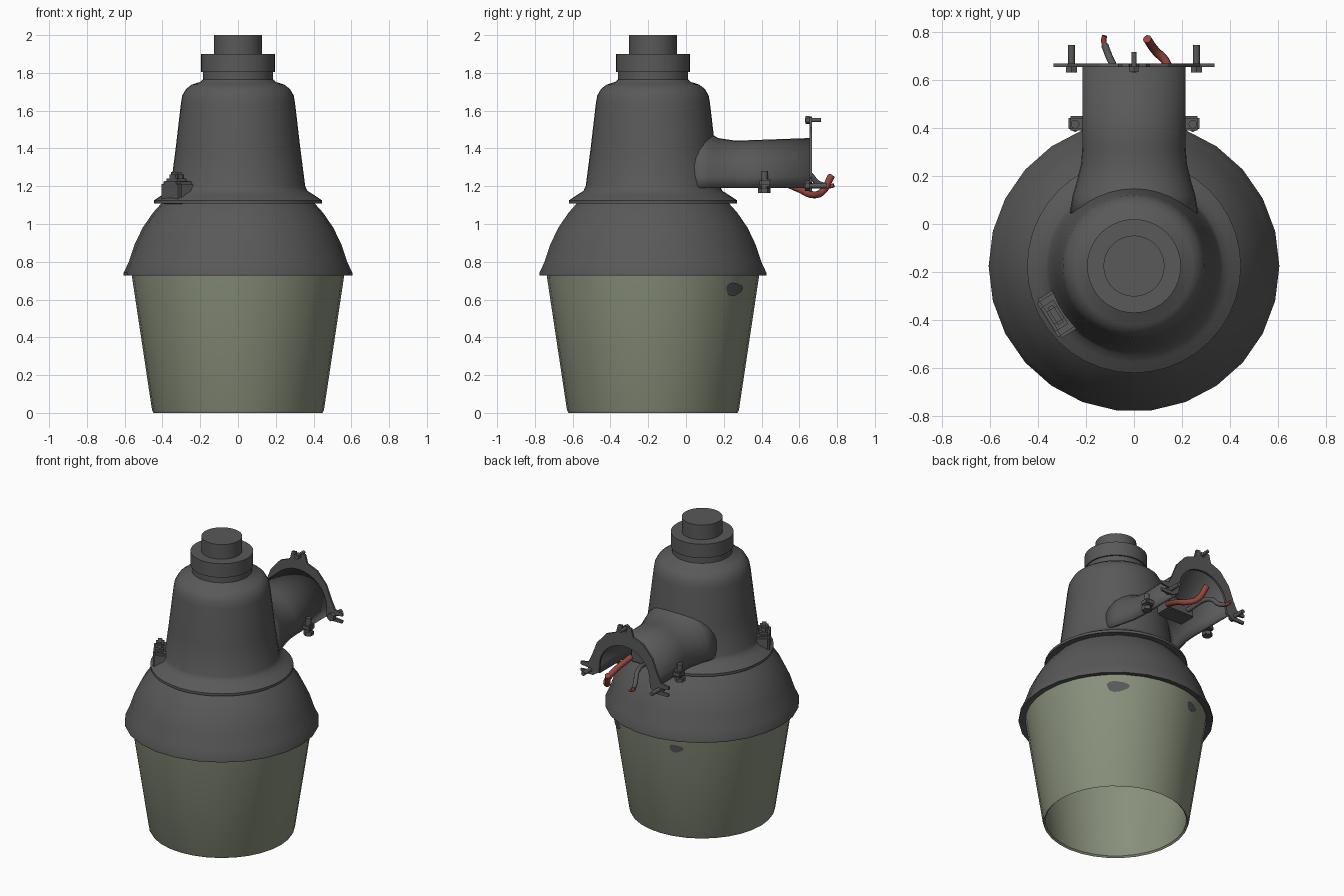
import bpy, bmesh
from math import sin, cos, pi, radians
from mathutils import Vector, Matrix

if "Cube" in bpy.data.objects:
    bpy.data.objects.remove(bpy.data.objects["Cube"])

AXIS_Y = -0.175  # the lamp body stands forward of the centre


def material(name, rgb):
    m = bpy.data.materials.new(name)
    m.use_nodes = True
    m.diffuse_color = (*rgb, 1)
    m.node_tree.nodes["Principled BSDF"].inputs["Base Color"].default_value = (*rgb, 1)
    return m


grey = material("dark_grey_metal", (0.1, 0.1, 0.1))
green = material("pale_green_glass", (0.25, 0.28, 0.20))
red = material("red_wire", (0.30, 0.06, 0.045))


def finish(bm, name, mat, angle=40):
    bmesh.ops.recalc_face_normals(bm, faces=bm.faces[:])
    me = bpy.data.meshes.new(name)
    bm.to_mesh(me)
    bm.free()
    me.materials.append(mat)
    ob = bpy.data.objects.new(name, me)
    bpy.context.collection.objects.link(ob)
    bpy.ops.object.select_all(action='DESELECT')
    ob.select_set(True)
    bpy.context.view_layer.objects.active = ob
    bpy.ops.object.shade_smooth_by_angle(angle=radians(angle))
    return ob


def lathe(name, profile, mat, segments):
    bm = bmesh.new()
    verts = [bm.verts.new((r, 0, z)) for r, z in profile]
    edges = [bm.edges.new(pair) for pair in zip(verts, verts[1:])]
    bmesh.ops.spin(bm, geom=verts + edges, cent=(0, 0, 0), axis=(0, 0, 1),
                   angle=2 * pi, steps=segments)
    bmesh.ops.remove_doubles(bm, verts=bm.verts[:], dist=0.0005)
    bmesh.ops.translate(bm, verts=bm.verts[:], vec=(0, AXIS_Y, 0))
    return finish(bm, name, mat)


def box(name, centre, size, turn=0, bevel=0.008):
    bm = bmesh.new()
    bmesh.ops.create_cube(bm, size=1)
    bmesh.ops.scale(bm, verts=bm.verts[:], vec=size)
    bmesh.ops.bevel(bm, geom=bm.edges[:], offset=bevel, segments=2, affect='EDGES')
    bm.transform(Matrix.Translation(centre) @ Matrix.Rotation(turn, 4, 'Z'))
    return finish(bm, name, grey)


def rod(name, start, end, radius, sides=12):
    start, end = Vector(start), Vector(end)
    bm = bmesh.new()
    bmesh.ops.create_cone(bm, cap_ends=True, segments=sides, radius1=radius,
                          radius2=radius, depth=(end - start).length)
    turn = (end - start).to_track_quat('Z', 'Y').to_matrix().to_4x4()
    bm.transform(Matrix.Translation((start + end) / 2) @ turn)
    return finish(bm, name, grey)


def wire(name, points, radius, mat):
    cu = bpy.data.curves.new(name, 'CURVE')
    cu.dimensions = '3D'
    cu.bevel_depth = radius
    cu.bevel_resolution = 2
    cu.resolution_u = 6
    cu.use_fill_caps = True
    sp = cu.splines.new('BEZIER')
    sp.bezier_points.add(len(points) - 1)
    for bp, p in zip(sp.bezier_points, points):
        bp.co = p
        bp.handle_left_type = bp.handle_right_type = 'AUTO'
    cu.materials.append(mat)
    ob = bpy.data.objects.new(name, cu)
    bpy.context.collection.objects.link(ob)


# Open glass refractor with an inner wall
lathe("glass_refractor", [(0.565, 0.745), (0.455, 0.014), (0.448, 0), (0.438, 0.01),
                          (0.545, 0.745)], green, 32)

# Domed skirt, closed inside above the glass
lathe("skirt", [(0, 1.11), (0.405, 1.11), (0.45, 1.06), (0.505, 0.98), (0.548, 0.89),
                (0.578, 0.8), (0.605, 0.742), (0.605, 0.728), (0.56, 0.735),
                (0.5, 0.78), (0, 0.8)], grey, 26)

# Tapered housing with flange and rounded shoulder
lathe("housing", [(0, 1.108), (0.445, 1.108), (0.445, 1.125), (0.40, 1.155),
                  (0.368, 1.175), (0.356, 1.20), (0.33, 1.4), (0.302, 1.64),
                  (0.295, 1.68), (0.275, 1.715), (0.245, 1.738), (0.20, 1.752),
                  (0.186, 1.765), (0.186, 1.81), (0, 1.81)], grey, 40)

# Sensor collar and cap
lathe("collar", [(0, 1.805), (0.195, 1.805), (0.195, 1.9), (0, 1.9)], grey, 40)
lathe("cap", [(0, 1.89), (0.127, 1.89), (0.127, 2.0), (0, 2.0)], grey, 36)

# Hollow arched arm, flaring into the housing
bm = bmesh.new()
rows = []
for y, half, top in [(0.03, 0.27, 1.53), (0.12, 0.255, 1.485), (0.17, 0.24, 1.455),
                     (0.25, 0.22, 1.443), (0.32, 0.215, 1.443), (0.655, 0.215, 1.455)]:
    arch = [(half * cos(pi * i / 16), 1.25 + (top - 1.25) * sin(pi * i / 16))
            for i in range(17)]
    section = [(half, 1.19)] + arch + [(-half, 1.19)]
    rows.append([bm.verts.new((x, y, z)) for x, z in section])
for a, b in zip(rows, rows[1:]):
    for i in range(len(a) - 1):
        bm.faces.new((a[i], a[i + 1], b[i + 1], b[i]))
arm = finish(bm, "arm", grey)
if arm.data.polygons[8].normal.z < 0:
    arm.data.flip_normals()
shell = arm.modifiers.new("wall", 'SOLIDIFY')
shell.thickness = 0.02
shell.offset = -1

# Arched mounting plate with forked ear and feet
inner = [(0.19 * cos(pi * i / 16), 1.25 + 0.18 * sin(pi * i / 16)) for i in range(9)]
half_plate = [(0, 1.53), (0.016, 1.535), (0.02, 1.57), (0.05, 1.565), (0.065, 1.51),
              (0.14, 1.48), (0.21, 1.4), (0.25, 1.3), (0.275, 1.25), (0.335, 1.24),
              (0.335, 1.22), (0.27, 1.212), (0.27, 1.195), (0.335, 1.19),
              (0.33, 1.17), (0.24, 1.17), (0.195, 1.2)] + inner
bm = bmesh.new()
for side in (1, -1):
    bm.faces.new([bm.verts.new((side * x, 0.667, z)) for x, z in half_plate])
bmesh.ops.remove_doubles(bm, verts=bm.verts[:], dist=0.0005)
ext = bmesh.ops.extrude_face_region(bm, geom=bm.faces[:], use_keep_orig=True)
bmesh.ops.translate(bm, vec=(0, -0.013, 0),
                    verts=[g for g in ext["geom"] if isinstance(g, bmesh.types.BMVert)])
finish(bm, "mounting_plate", grey, 25)

# Plate bolts, arm lugs and clamp bolts
rod("ear_bolt", (0, 0.63, 1.55), (0, 0.715, 1.55), 0.011)
rod("ear_bolt_head", (0, 0.632, 1.55), (0, 0.655, 1.55), 0.021, 6)
for side, label in ((1, "left"), (-1, "right")):
    x = side * 0.26
    rod(label + "_foot_bolt", (x, 0.63, 1.203), (x, 0.745, 1.203), 0.014)
    rod(label + "_foot_bolt_head", (x, 0.63, 1.203), (x, 0.655, 1.203), 0.027, 6)
    x = side * 0.245
    box(label + "_arm_lug", (side * 0.235, 0.42, 1.218), (0.075, 0.06, 0.04))
    rod(label + "_clamp_bolt", (x, 0.415, 1.165), (x, 0.415, 1.28), 0.018)
    rod(label + "_clamp_nut", (x, 0.415, 1.165), (x, 0.415, 1.19), 0.033, 6)

# Wiring block and wires under the arm
box("wiring_block", (0, 0.4, 1.27), (0.2, 0.12, 0.1))
wire("red_lead", [(0.1, 0.45, 1.25), (0.14, 0.6, 1.185), (0.135, 0.67, 1.155),
                  (0.09, 0.72, 1.17), (0.055, 0.77, 1.255)], 0.019, red)
wire("grey_lead", [(-0.05, 0.45, 1.26), (-0.08, 0.64, 1.27), (-0.105, 0.7, 1.215),
                   (-0.122, 0.745, 1.2)], 0.015, grey)
wire("grey_lead_tip", [(-0.122, 0.742, 1.2), (-0.126, 0.765, 1.2),
                       (-0.122, 0.783, 1.205)], 0.011, red)

# Latch on the flange
turn = radians(212)
for name, dist, z, size in (("latch_base", 0.36, 1.165, (0.13, 0.19, 0.12)),
                            ("latch_block", 0.385, 1.19, (0.075, 0.14, 0.10)),
                            ("latch_knob", 0.385, 1.25, (0.05, 0.085, 0.05))):
    box(name, (dist * cos(turn), AXIS_Y + dist * sin(turn), z), size, turn, 0.012)

# Thin dark marks on the glass
for name, azimuth, width, height in (("large_mark", 51, 0.14, 0.07),
                                     ("small_mark", 108, 0.09, 0.055)):
    bm = bmesh.new()

    def on_glass(u, v):
        z = 0.655 + v
        r = 0.455 + 0.11 * (z - 0.014) / 0.731 + 0.004
        a = radians(azimuth) + u / r
        return bm.verts.new((r * cos(a), AXIS_Y + r * sin(a), z))

    hub = on_glass(0, 0)
    ring = []
    for i in range(14):
        a = 2 * pi * i / 14
        wobble = 0.5 + 0.06 * sin(3 * a + 1)
        ring.append(on_glass(width * wobble * cos(a), height * wobble * sin(a)))
    for i in range(14):
        bm.faces.new((hub, ring[i], ring[(i + 1) % 14]))
    finish(bm, name, grey)
